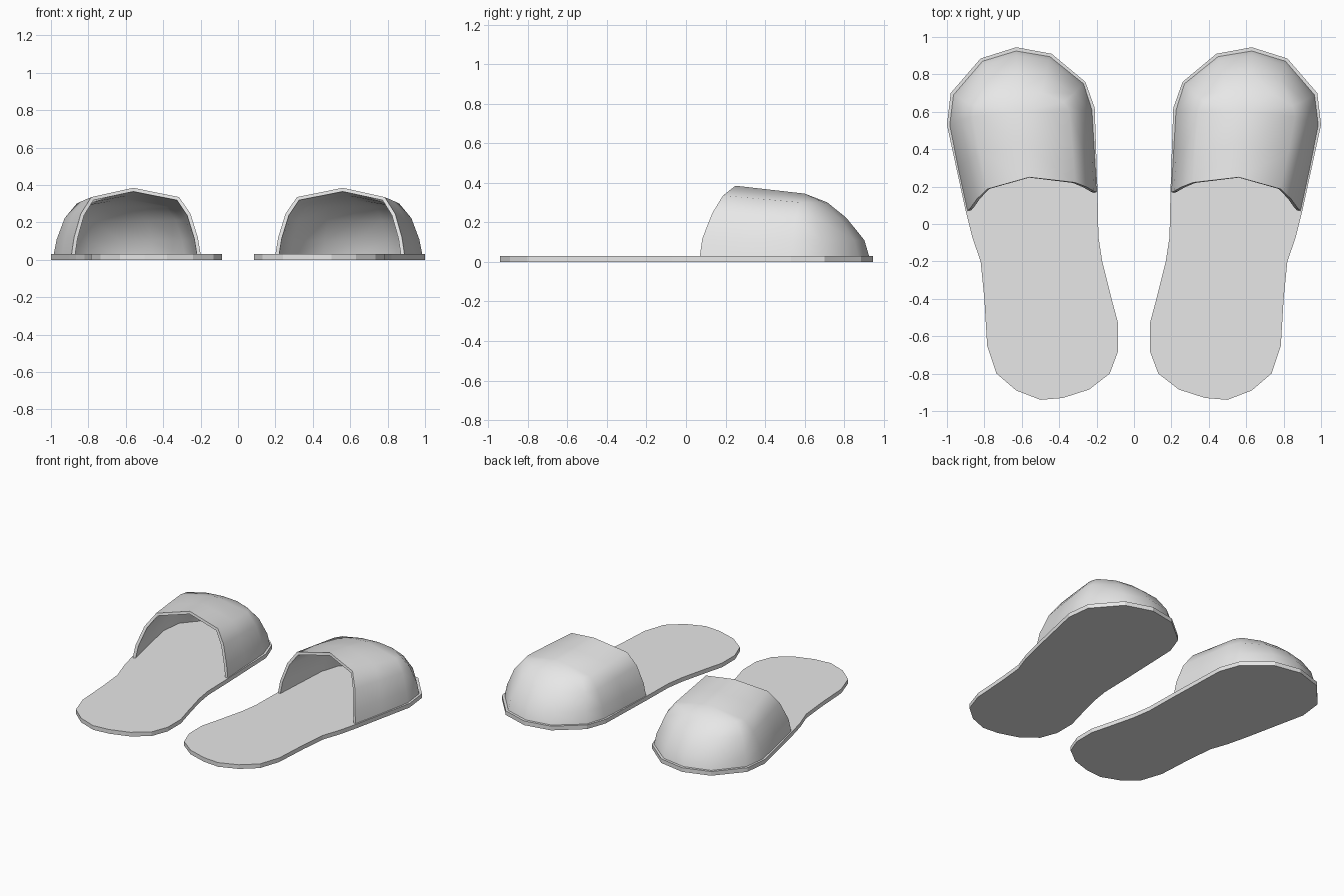
import bpy, bmesh, math
from mathutils import Vector

if "Cube" in bpy.data.objects:
    bpy.data.objects.remove(bpy.data.objects["Cube"], do_unlink=True)

SOLE_TOP = 0.03

grey = bpy.data.materials.new("light_grey")
grey.use_nodes = True
grey.diffuse_color = (0.8, 0.8, 0.8, 1)
grey.node_tree.nodes["Principled BSDF"].inputs["Base Color"].default_value = (0.8, 0.8, 0.8, 1)

# Sole outline of the left slipper, clockwise from the toe
OUTLINE = [(.63, .945), (.82, .885), (.98, .70), (1, .53), (.90, .07), (.865, -.07),
           (.82, -.2), (.80, -.4), (.785, -.65), (.735, -.80), (.63, -.89), (.50, -.94),
           (.38, -.93), (.24, -.885), (.13, -.80), (.085, -.68), (.085, -.53), (.12, -.40),
           (.17, -.2), (.19, -.07), (.195, .17), (.21, .62), (.26, .76), (.44, .91)]

# Foot of the upper, inner opening round the toe to outer opening: x, y, place on ridge
BASE = [(.20, .17, 0), (.212, .39, .5), (.225, .61, 1), (.27, .75, 1), (.45, .895, 1),
        (.63, .925, 1), (.81, .87, 1), (.965, .69, 1), (.985, .53, 1), (.94, .30, .5),
        (.89, .07, 0)]
RIDGE_BACK = Vector((.56, .25, .385))
RIDGE_TOE = Vector((.60, .60, .345))
# Each ring of the dome: share of the way to the ridge in x, y and z
RINGS = [(0, 0, 0), (.04, .07, .25), (.15, .35, .61), (.32, .65, .86), (1, 1, 1)]


def finish(bm, name):
    mesh = bpy.data.meshes.new(name)
    bm.to_mesh(mesh)
    bm.free()
    mesh.materials.append(grey)
    obj = bpy.data.objects.new(name, mesh)
    bpy.context.collection.objects.link(obj)
    bpy.ops.object.select_all(action='DESELECT')
    obj.select_set(True)
    bpy.context.view_layer.objects.active = obj
    return obj


def make_sole(name, side):
    bm = bmesh.new()
    face = bm.faces.new([bm.verts.new((side * x, y, 0)) for x, y in OUTLINE])
    top = bmesh.ops.extrude_face_region(bm, geom=[face])["geom"]
    bmesh.ops.translate(bm, vec=(0, 0, SOLE_TOP),
                        verts=[v for v in top if isinstance(v, bmesh.types.BMVert)])
    # Close the underside if the extrusion consumed it
    rim = [e for e in bm.edges if e.is_boundary]
    if rim:
        bmesh.ops.contextual_create(bm, geom=rim)
    bmesh.ops.recalc_face_normals(bm, faces=bm.faces)
    finish(bm, name)


def make_upper(name, side):
    bm = bmesh.new()
    rings = []
    for fx, fy, fz in RINGS:
        ring = []
        for x, y, t in BASE:
            goal = RIDGE_BACK.lerp(RIDGE_TOE, t)
            ring.append(bm.verts.new((side * (x + (goal.x - x) * fx),
                                      y + (goal.y - y) * fy,
                                      SOLE_TOP + (goal.z - SOLE_TOP) * fz)))
        rings.append(ring)
    for low, high in zip(rings, rings[1:]):
        for i in range(len(BASE) - 1):
            bm.faces.new((low[i], low[i + 1], high[i + 1], high[i]))
    bmesh.ops.remove_doubles(bm, verts=bm.verts, dist=0.0005)
    bmesh.ops.recalc_face_normals(bm, faces=bm.faces)
    bm.normal_update()
    if sum(f.normal.z * f.calc_area() for f in bm.faces) < 0:
        bmesh.ops.reverse_faces(bm, faces=bm.faces)
    obj = finish(bm, name)
    # Fabric thickness, inwards
    solid = obj.modifiers.new("thickness", 'SOLIDIFY')
    solid.thickness = 0.02
    solid.offset = -1
    bpy.ops.object.modifier_apply(modifier=solid.name)
    bpy.ops.object.shade_smooth_by_angle(angle=math.radians(55))


for label, side in (("left", 1), ("right", -1)):
    make_sole(label + "_sole", side)
    make_upper(label + "_upper", side)
